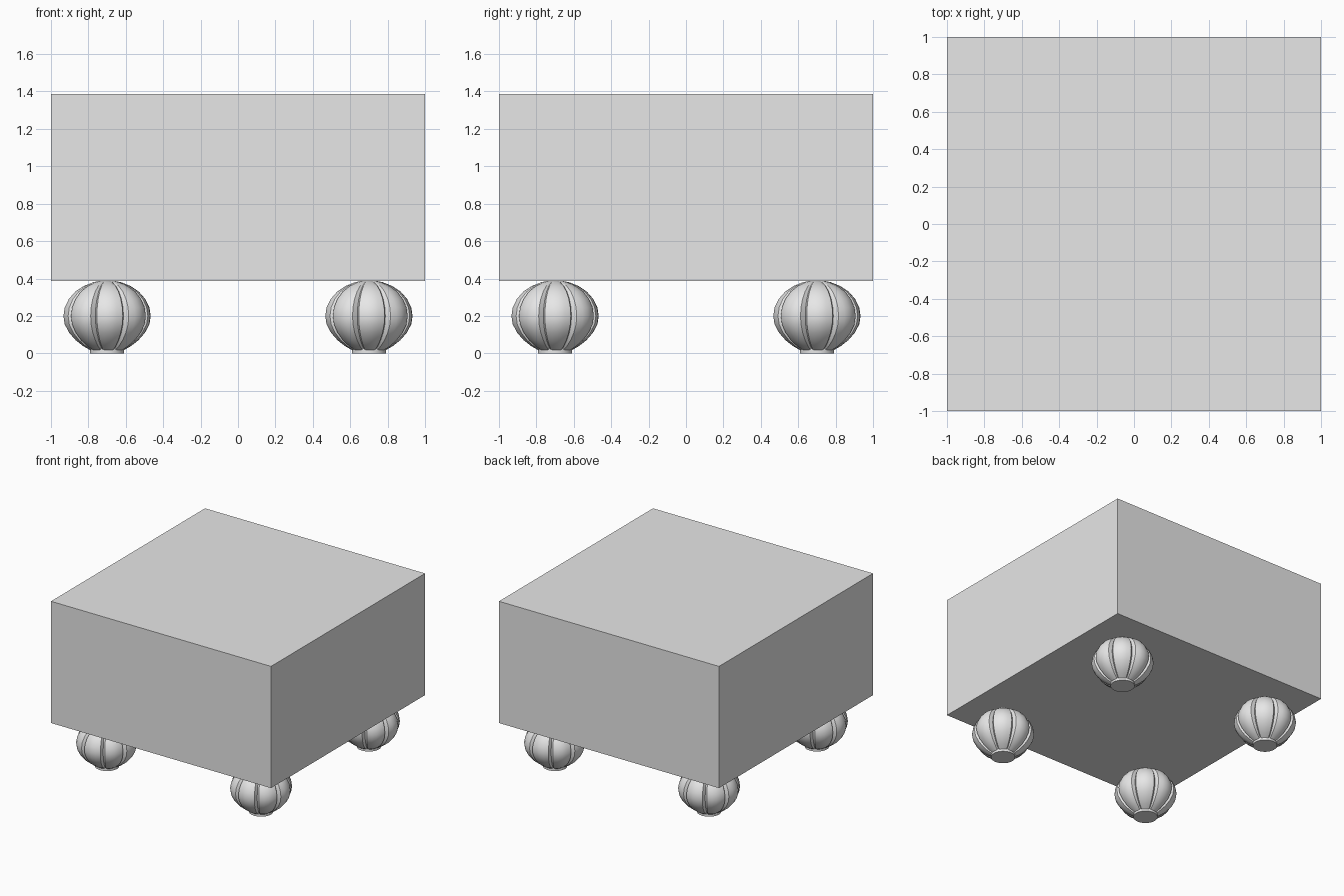
import bpy, bmesh, math

if "Cube" in bpy.data.objects:
    bpy.data.objects.remove(bpy.data.objects["Cube"])

grey = bpy.data.materials.new("plain_grey")
grey.diffuse_color = (0.8, 0.8, 0.8, 1)
grey.use_nodes = True
grey.node_tree.nodes["Principled BSDF"].inputs["Base Color"].default_value = grey.diffuse_color

# Box body
bpy.ops.mesh.primitive_cube_add(size=2, location=(0, 0, 0.887))
body = bpy.context.object
body.name = "box_body"
body.scale = (1, 1, 0.5)
bpy.ops.object.transform_apply(location=False, rotation=False, scale=True)
body.data.materials.append(grey)

# Fluted bun foot: height, radius
PROFILE = [(0.018, 0.092), (0.04, 0.13), (0.07, 0.168), (0.11, 0.203), (0.155, 0.227),
           (0.2, 0.234), (0.245, 0.227), (0.29, 0.205), (0.33, 0.17),
           (0.36, 0.125), (0.38, 0.075), (0.387, 0.04)]
# One lobe: angle offset in degrees, radius factor
LOBE = [(-22.5, 0.84), (-18, 0.96), (-9, 0.99), (0, 1.0), (9, 0.99), (18, 0.96)]
LOBES, TURN = 8, 4


def foot_mesh():
    bm = bmesh.new()
    rings = []
    for z, r in PROFILE:
        ring = []
        for k in range(LOBES):
            for off, f in LOBE:
                a = math.radians(k * 360 / LOBES + off + TURN)
                ring.append(bm.verts.new((r * f * math.cos(a), r * f * math.sin(a), z)))
        rings.append(ring)
    n = len(rings[0])
    for lo, hi in zip(rings, rings[1:]):
        for i in range(n):
            j = (i + 1) % n
            bm.faces.new((lo[i], lo[j], hi[j], hi[i]))
    bm.faces.new(rings[0][::-1])
    bm.faces.new(rings[-1])
    me = bpy.data.meshes.new("foot")
    bm.to_mesh(me)
    bm.free()
    me.materials.append(grey)
    return me


mesh = foot_mesh()
for sx, side in ((-1, "left"), (1, "right")):
    for sy, end in ((-1, "front"), (1, "back")):
        foot = bpy.data.objects.new(f"{end}_{side}_foot", mesh.copy())
        foot.location = (0.7 * sx, 0.7 * sy, 0)
        bpy.context.collection.objects.link(foot)
        bpy.ops.object.select_all(action='DESELECT')
        foot.select_set(True)
        bpy.context.view_layer.objects.active = foot
        bpy.ops.object.shade_smooth_by_angle(angle=math.radians(25))
        # Round pad under the foot
        bpy.ops.mesh.primitive_cylinder_add(vertices=32, radius=0.091, depth=0.03,
                                            location=(0.7 * sx, 0.7 * sy, 0.015))
        pad = bpy.context.object
        pad.name = f"{end}_{side}_foot_pad"
        pad.data.materials.append(grey)
        bpy.ops.object.shade_smooth_by_angle(angle=math.radians(30))
